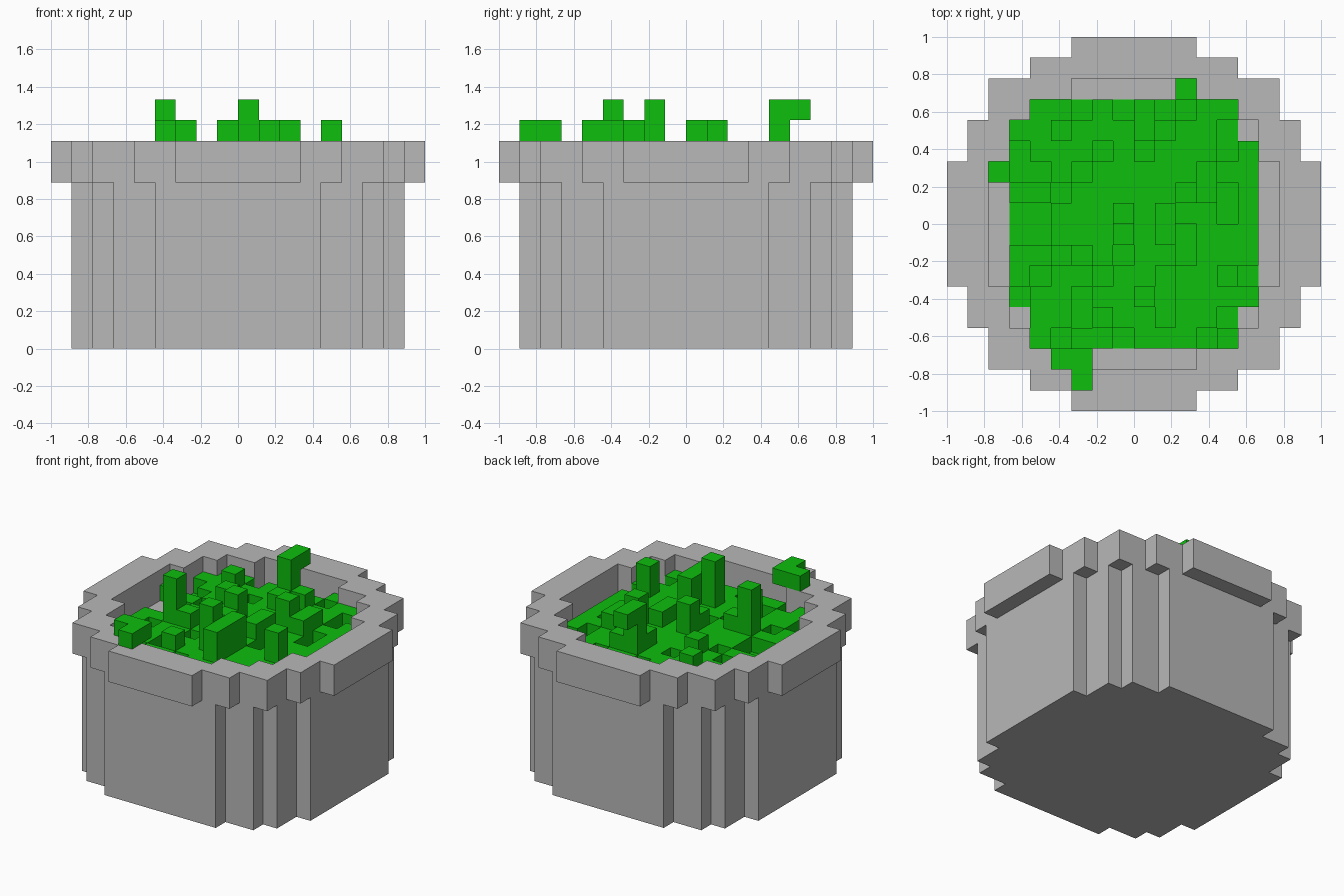
import bpy, bmesh, math
from mathutils import Vector

cube = bpy.data.objects.get("Cube")
if cube:
    bpy.data.objects.remove(cube, do_unlink=True)

U = 1 / 9  # edge length of one block


def material(name, rgb):
    m = bpy.data.materials.new(name)
    m.use_nodes = True
    m.diffuse_color = (*rgb, 1)
    bsdf = m.node_tree.nodes["Principled BSDF"]
    bsdf.inputs["Base Color"].default_value = (*rgb, 1)
    bsdf.inputs["Roughness"].default_value = 0.9
    return m


def inside(x, y, steps):
    """Stepped round outline: steps are (max |y|, half width), narrow rows last."""
    cx, cy = abs(x + 0.5), abs(y + 0.5)
    for limit, half in steps:
        if cy < limit:
            return cx < half
    return False


def layer(test, z0, z1):
    return {(x, y, z) for x in range(-9, 9) for y in range(-9, 9)
            for z in range(z0, z1) if test(x, y)}


def build_blocks(name, blocks, mat):
    """Outer skin of a set of blocks, with flat areas merged."""
    bm = bmesh.new()
    verts = {}

    def vert(p):
        key = tuple(round(c) for c in p)
        if key not in verts:
            verts[key] = bm.verts.new(Vector(key) * U)
        return verts[key]

    for b in blocks:
        for axis in range(3):
            for side in (0, 1):
                n = list(b)
                n[axis] += 1 if side else -1
                if tuple(n) in blocks:
                    continue
                u, v = (axis + 1) % 3, (axis + 2) % 3
                ring = []
                for du, dv in ((0, 0), (1, 0), (1, 1), (0, 1)):
                    p = list(b)
                    p[axis] += side
                    p[u] += du
                    p[v] += dv
                    ring.append(vert(p))
                bm.faces.new(ring if side else ring[::-1])
    bmesh.ops.dissolve_limit(bm, angle_limit=math.radians(1),
                             verts=bm.verts[:], edges=bm.edges[:])
    mesh = bpy.data.meshes.new(name)
    bm.to_mesh(mesh)
    bm.free()
    mesh.materials.append(mat)
    obj = bpy.data.objects.new(name, mesh)
    bpy.context.collection.objects.link(obj)
    return obj


stone = material("stone grey", (0.479, 0.479, 0.479))
leaf = material("leaf green", (0.004, 0.52, 0.004))

# Stepped outlines of the pot
BODY = ((4, 8), (6, 7), (7, 6), (8, 4))
RIM_OUTER = ((3, 9), (5, 8), (7, 7), (8, 5), (9, 3))
RIM_INNER = ((3, 7), (5, 6), (6, 5), (7, 3))

# Plant heights in blocks, back row first (a = 10, b = 11, c = 12)
PLANT = (
    ".9989899899.",
    "99a999ca998.",
    "899989a99989",
    "889a99999a99",
    "99899999ba89",
    "88999b9a9989",
    "88999a9a8999",
    "99ca98998999",
    "9899899b99b8",
    "899899cb9999",
    ".998a99b998.",
    ".9899899989.",
)
heights = {(col - 6, 5 - row): int(ch, 16)
           for row, line in enumerate(PLANT)
           for col, ch in enumerate(line) if ch != "."}

# Pot wall with a ledge around the planted bed
body = layer(lambda x, y: inside(x, y, BODY), 0, 7)
body |= layer(lambda x, y: inside(x, y, BODY) and (x, y) not in heights, 7, 8)
# Overhanging rim
rim = layer(lambda x, y: inside(x, y, RIM_OUTER)
            and not inside(x, y, RIM_INNER), 8, 10)
build_blocks("pot", body | rim, stone)

# Plant bed with stems
plant = {(x, y, z) for (x, y), h in heights.items() for z in range(7, h)}
plant.add((0, 5, 11))                          # overhanging tip
plant |= {(-7, 2, 8), (2, 6, 8)}               # shoots on the ledge
build_blocks("plant", plant, leaf)

# Sprig lying over the rim
build_blocks("rim_sprig", {(-4, -7, 10), (-3, -7, 10), (-3, -8, 10)}, leaf)
